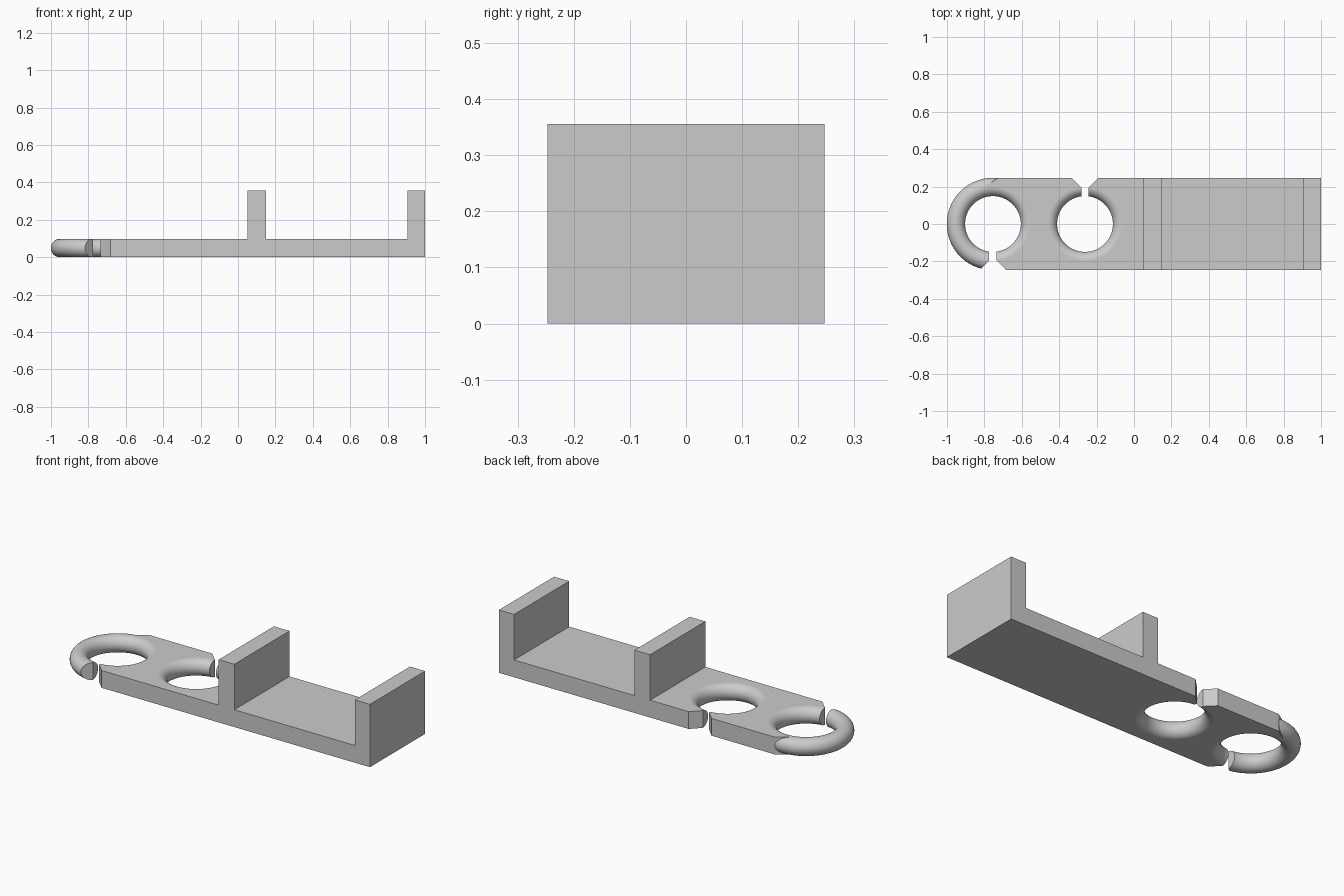
import bpy
import bmesh
from math import cos, sin, tau

cube = bpy.data.objects.get("Cube")
if cube:
    bpy.data.objects.remove(cube)

# Main sizes
THICK, HALF_W, HEIGHT = 0.098, 0.247, 0.356
MAJOR, MINOR = 0.198, THICK / 2
OUTER_X, INNER_X = -0.754, -0.262
SEGS, SIDES = 96, 32

grey = bpy.data.materials.new("grey plastic")
grey.use_nodes = True
colour = (0.6, 0.6, 0.6, 1)
grey.diffuse_color = colour
grey.node_tree.nodes["Principled BSDF"].inputs["Base Color"].default_value = colour


def finish(name, bm):
    bmesh.ops.recalc_face_normals(bm, faces=bm.faces)
    mesh = bpy.data.meshes.new(name)
    bm.to_mesh(mesh)
    bm.free()
    mesh.materials.append(grey)
    obj = bpy.data.objects.new(name, mesh)
    bpy.context.collection.objects.link(obj)
    return obj


def prism(name, points, axis, low, high):
    """Extrude a 2D outline along y (points are x, z) or z (points are x, y)."""
    bm = bmesh.new()
    place = (lambda a, b: (a, low, b)) if axis == "y" else (lambda a, b: (a, b, low))
    face = bm.faces.new([bm.verts.new(place(a, b)) for a, b in points])
    moved = bmesh.ops.extrude_face_region(bm, geom=[face])["geom"]
    step = high - low
    bmesh.ops.translate(bm, vec=(0, step, 0) if axis == "y" else (0, 0, step),
                        verts=[g for g in moved if isinstance(g, bmesh.types.BMVert)])
    return finish(name, bm)


def ring(name, x):
    bm = bmesh.new()
    rows = []
    for i in range(SEGS):
        a = tau * i / SEGS
        row = []
        for j in range(SIDES):
            b = tau * j / SIDES
            r = MAJOR + MINOR * cos(b)
            row.append(bm.verts.new((x + r * cos(a), r * sin(a), MINOR + MINOR * sin(b))))
        rows.append(row)
    for i in range(SEGS):
        near, far = rows[i], rows[(i + 1) % SEGS]
        for j in range(SIDES):
            k = (j + 1) % SIDES
            bm.faces.new((near[j], far[j], far[k], near[k]))
    return finish(name, bm)


def slot(name, x, side):
    # Narrow gap that flares at 45 degrees towards the edge
    half = [(0.02, 0.1), (0.02, 0.195), (0.125, 0.3)]
    outline = half + [(-a, b) for a, b in reversed(half)]
    return prism(name, [(x + a, side * b) for a, b in outline], "z", -0.1, 0.2)


def hole(name, x):
    pts = [(x + MAJOR * cos(tau * i / SEGS), MAJOR * sin(tau * i / SEGS)) for i in range(SEGS)]
    return prism(name, pts, "z", -0.1, 0.2)


def cut(target, cutters):
    bpy.context.view_layer.objects.active = target
    for cutter in cutters:
        mod = target.modifiers.new("cut", "BOOLEAN")
        mod.operation, mod.solver, mod.object = "DIFFERENCE", "EXACT", cutter
        bpy.ops.object.modifier_apply(modifier=mod.name)


# Side profile: base plate with two upright walls
profile = [(-0.8, 0), (1, 0), (1, HEIGHT), (0.905, HEIGHT), (0.905, THICK),
           (0.15, THICK), (0.15, HEIGHT), (0.052, HEIGHT), (0.052, THICK), (-0.8, THICK)]
bracket = prism("bracket", profile, "y", -HALF_W, HALF_W)

# Rings and cutters
outer_ring = ring("outer_ring", OUTER_X)
inner_ring = ring("inner_ring", INNER_X)
outer_slot = slot("outer_slot_cutter", OUTER_X, -1)
inner_slot = slot("inner_slot_cutter", INNER_X, 1)
outer_hole = hole("outer_hole_cutter", OUTER_X)
inner_hole = hole("inner_hole_cutter", INNER_X)
end_trim = prism("end_trim_cutter", [(-1, -0.4), (OUTER_X, -0.4), (OUTER_X, 0.1), (-0.79, 0.205),
                                     (-0.704, 0.262), (-0.704, 0.4), (-1, 0.4)], "z", -0.1, 0.2)

cutters = [end_trim, outer_hole, inner_hole, outer_slot, inner_slot]
cut(bracket, cutters)
cut(outer_ring, [outer_slot])
cut(inner_ring, [inner_slot])
for cutter in cutters:
    bpy.data.objects.remove(cutter)

# Smooth rings, crisp edges
for obj in (bracket, outer_ring, inner_ring):
    bpy.ops.object.select_all(action="DESELECT")
    obj.select_set(True)
    bpy.context.view_layer.objects.active = obj
    bpy.ops.object.shade_smooth_by_angle(angle=0.52)
